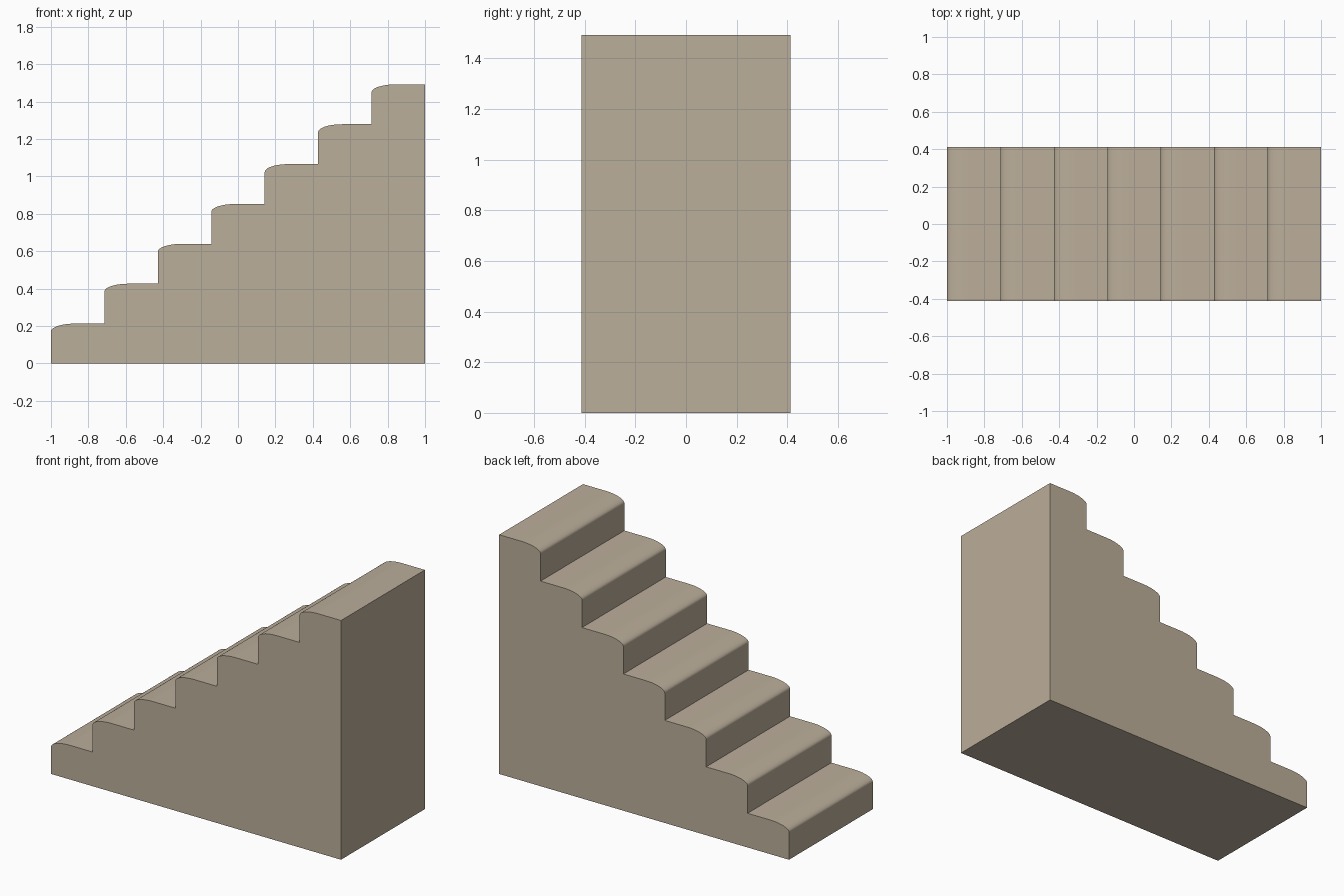
import bpy, bmesh, math

if "Cube" in bpy.data.objects:
    bpy.data.objects.remove(bpy.data.objects["Cube"])

STEPS = 7
RUN, RISE = 2.0 / STEPS, 1.492 / STEPS
HALF_W = 0.413
NOSE_X, NOSE_Z, SEG = 0.13, 0.042, 10   # elliptical nosing radii

stone = bpy.data.materials.new("warm stone")
stone.diffuse_color = (0.50, 0.425, 0.325, 1)
stone.use_nodes = True
stone.node_tree.nodes["Principled BSDF"].inputs["Base Color"].default_value = stone.diffuse_color

# Side profile: bottom edge, then every riser, rounded nosing and tread
profile = [(1, 0), (-1, 0)]
for i in range(STEPS):
    x, top = -1 + i * RUN, (i + 1) * RISE
    if i:
        profile.append((x, i * RISE))
    for k in range(SEG + 1):
        a = math.pi / 2 * k / SEG
        profile.append((x + NOSE_X * (1 - math.cos(a)), top - NOSE_Z * (1 - math.sin(a))))
profile.append((1, STEPS * RISE))

# Extrude the profile across the width
bm = bmesh.new()
side = bm.faces.new([bm.verts.new((x, -HALF_W, z)) for x, z in profile])
ext = bmesh.ops.extrude_face_region(bm, geom=[side], use_keep_orig=True)
for v in ext["geom"]:
    if isinstance(v, bmesh.types.BMVert):
        v.co.y = HALF_W
bmesh.ops.recalc_face_normals(bm, faces=bm.faces)
mesh = bpy.data.meshes.new("staircase")
bm.to_mesh(mesh)
bm.free()
mesh.materials.append(stone)

stairs = bpy.data.objects.new("staircase", mesh)
bpy.context.collection.objects.link(stairs)
bpy.context.view_layer.objects.active = stairs
stairs.select_set(True)
bpy.ops.object.shade_smooth_by_angle(angle=math.radians(30))
